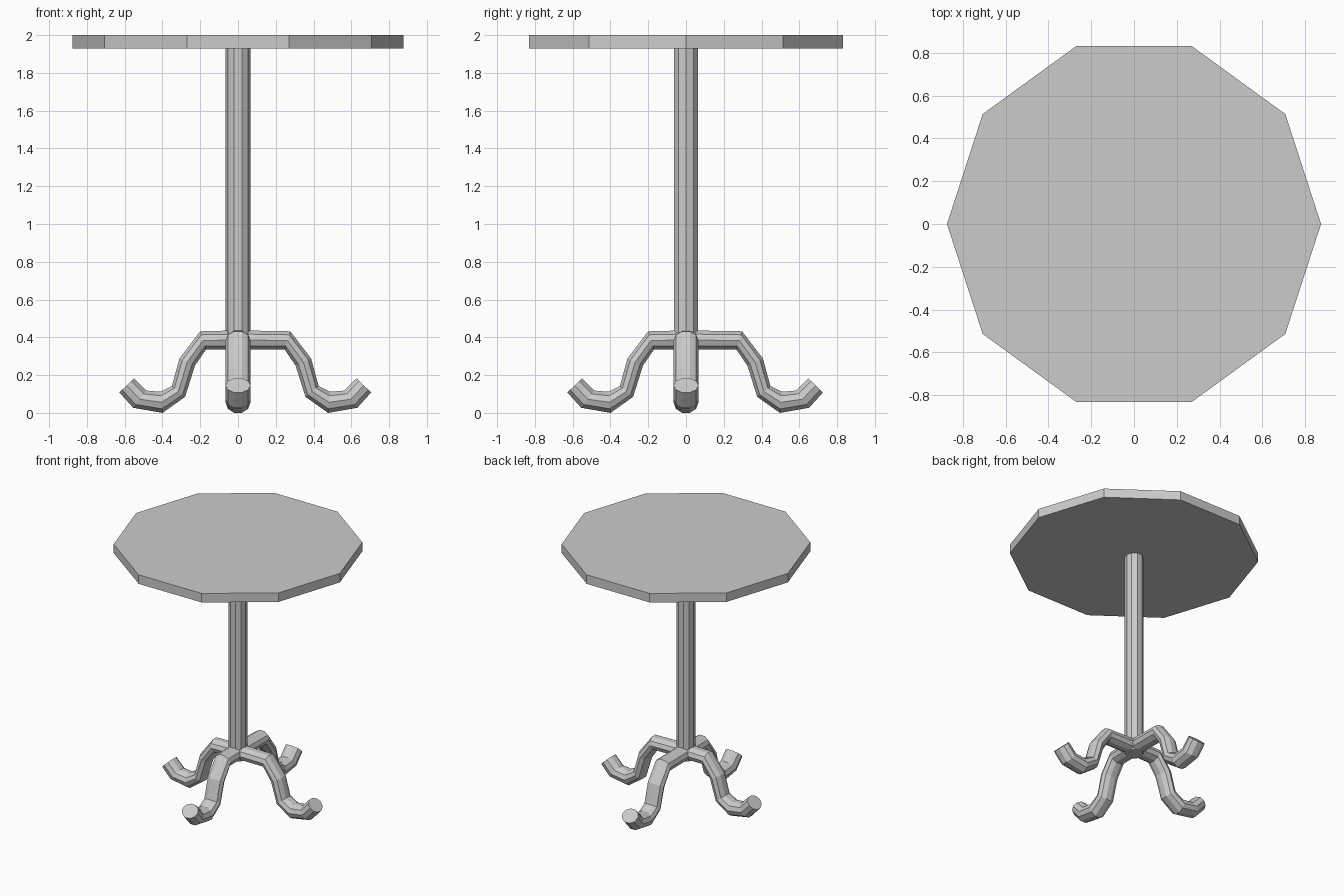
import bpy, bmesh
from math import sin, cos, pi, radians
from mathutils import Matrix, Vector

if "Cube" in bpy.data.objects:
    bpy.data.objects.remove(bpy.data.objects["Cube"])

SIDES = 10


def finish(name, bm):
    bmesh.ops.recalc_face_normals(bm, faces=bm.faces)
    mesh = bpy.data.meshes.new(name)
    bm.to_mesh(mesh)
    bm.free()
    obj = bpy.data.objects.new(name, mesh)
    bpy.context.collection.objects.link(obj)
    return obj


def loft(name, rings):
    """Skin a list of equal-length point rings and cap both ends."""
    bm = bmesh.new()
    loops = [[bm.verts.new(p) for p in ring] for ring in rings]
    for a, b in zip(loops, loops[1:]):
        for i in range(len(a)):
            j = (i + 1) % len(a)
            bm.faces.new((a[i], a[j], b[j], b[i]))
    bm.faces.new(loops[0])
    bm.faces.new(loops[-1])
    return finish(name, bm)


def prism(name, radius, z0, z1):
    angles = [2 * pi * i / SIDES for i in range(SIDES)]
    return loft(name, [[(radius * cos(a), radius * sin(a), z) for a in angles]
                       for z in (z0, z1)])


# Top and column
prism("table_top", 0.875, 1.93, 2.0)
prism("column", 0.066, 0.335, 1.93)

# Leg silhouette: upper and lower edge (distance, height) at each bend
BENDS = [((0.0, 0.437), (0.0, 0.335)),
         ((0.20, 0.432), (0.17, 0.335)),
         ((0.31, 0.288), (0.228, 0.25)),
         ((0.35, 0.142), (0.28, 0.085)),
         ((0.41, 0.112), (0.40, 0.0)),
         ((0.485, 0.118), (0.555, 0.027)),
         ((0.55, 0.183), (0.628, 0.108))]
HALF_WIDTH = 0.066


def leg(name, angle, stretch):
    turn = Matrix.Rotation(radians(angle), 3, 'Z')
    rings = []
    for k, (up, low) in enumerate(BENDS):
        up, low = Vector(up), Vector(low)
        mid, half = (up + low) / 2, (up - low) / 2 / sin(radians(72))
        shift = stretch if k else 0
        ring = []
        for i in range(SIDES):
            a = 2 * pi * i / SIDES
            p = mid + half * sin(a)
            ring.append(turn @ Vector((p.x + shift, HALF_WIDTH * cos(a), p.y)))
        rings.append(ring)
    loft(name, rings)


# Four curled legs; the right and back ones reach slightly further
for name, angle, stretch in (("right_leg", 0, 0.077), ("back_leg", 90, 0.097),
                             ("left_leg", 180, 0), ("front_leg", 270, 0)):
    leg(name, angle, stretch)
